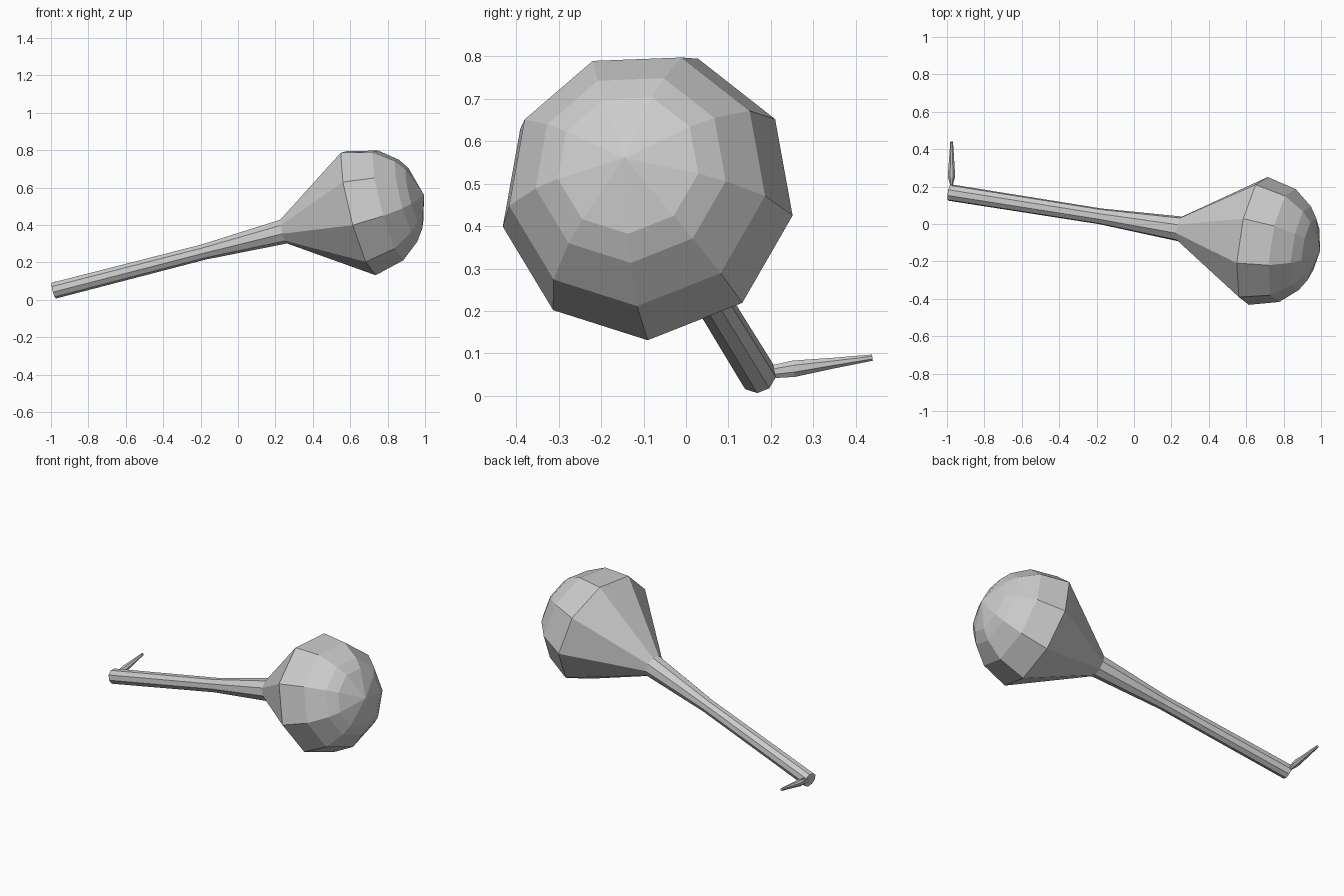
import bpy, bmesh, math
from mathutils import Vector

if "Cube" in bpy.data.objects:
    bpy.data.objects.remove(bpy.data.objects["Cube"])


def lathe(name, start, end, rings, sides, phase, ref):
    """Loft of (distance, radius along u, radius along v) rings on an axis; zero radius makes a tip."""
    start, end = Vector(start), Vector(end)
    axis = (end - start).normalized()
    u = (Vector(ref) - axis * axis.dot(Vector(ref))).normalized()
    v = axis.cross(u)
    bm = bmesh.new()
    loops = []
    for d, ru, rv in rings:
        c = start + axis * d
        if ru == 0:
            loops.append([bm.verts.new(c)])
            continue
        loops.append([bm.verts.new(c + u * ru * math.cos(a) + v * rv * math.sin(a))
                      for a in (phase + 2 * math.pi * i / sides for i in range(sides))])
    for a, b in zip(loops, loops[1:]):
        for i in range(sides):
            j = (i + 1) % sides
            if len(b) == 1:
                bm.faces.new((a[i], a[j], b[0]))
            else:
                bm.faces.new((a[i], a[j], b[j], b[i]))
    bm.faces.new(loops[0][::-1])
    if len(loops[-1]) > 1:
        bm.faces.new(loops[-1])
    bmesh.ops.recalc_face_normals(bm, faces=bm.faces)
    me = bpy.data.meshes.new(name)
    bm.to_mesh(me)
    bm.free()
    ob = bpy.data.objects.new(name, me)
    bpy.context.collection.objects.link(ob)
    return ob


# Handle flaring into a domed head, nine-sided
R, S = 0.351, 1.707
profile = [(0, 0.045), (0.84, 0.043), (1.285, 0.068), (S, R)]
for deg in (28, 49, 61):
    a = math.radians(deg)
    profile.append((S + R * math.sin(a), R * math.cos(a)))
profile.append((2.068, 0))
lathe("handle_and_head", (-0.985, 0.168, 0.05), (0.995, -0.145, 0.56),
      [(d, r, r) for d, r in profile], 9, -math.pi / 2, (0, 1, 0))

# Small tapered peg at the handle end
lathe("peg", (-0.976, 0.185, 0.054), (-0.975, 0.44, 0.09),
      [(0, 0.012, 0.024), (0.025, 0.008, 0.017), (0.07, 0.021, 0.021),
       (0.16, 0.015, 0.014), (0.257, 0.008, 0.008)], 8, math.pi / 8, (1, 0, 0))
